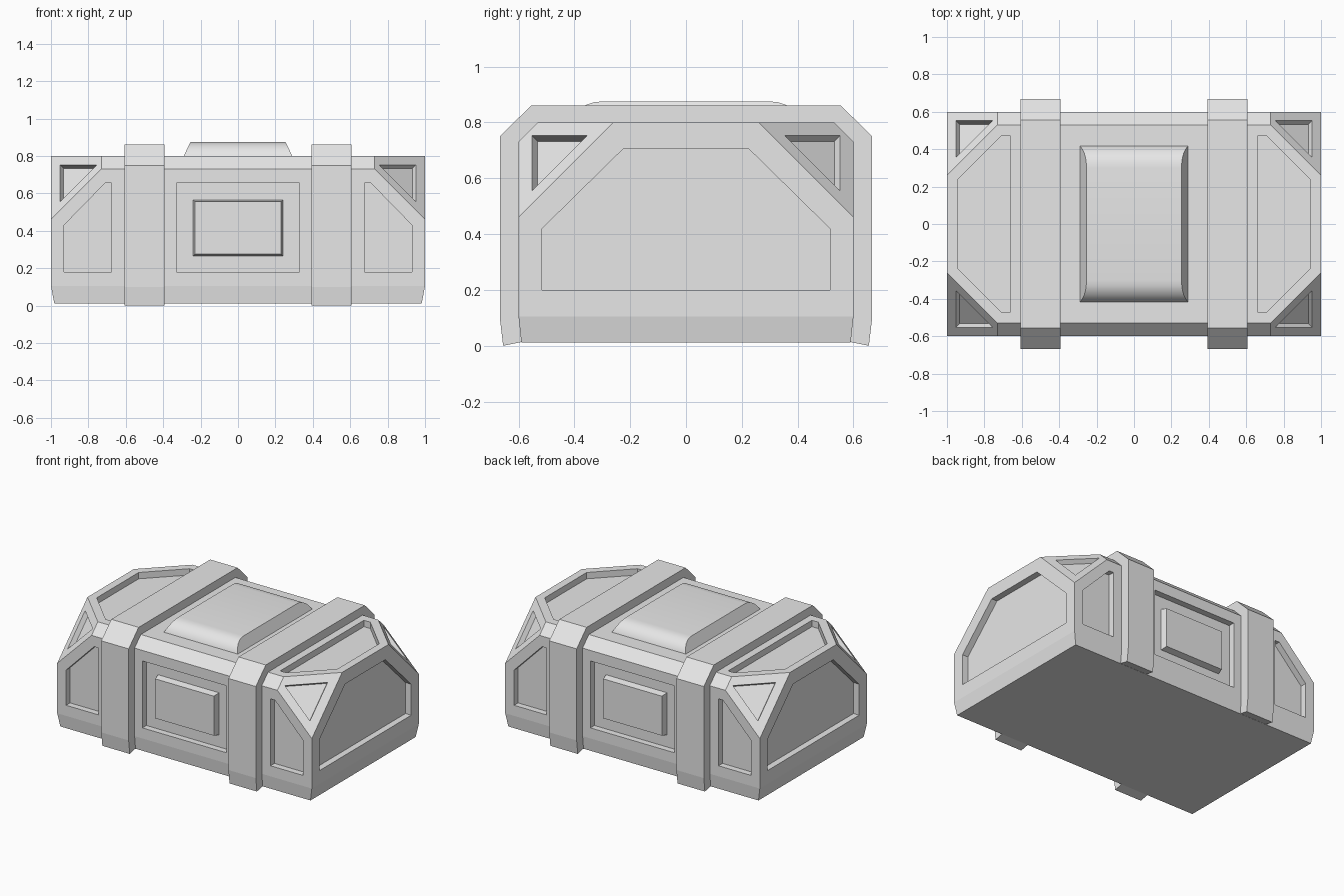
import bpy, bmesh
from mathutils import Vector

cube = bpy.data.objects.get("Cube")
if cube:
    bpy.data.objects.remove(cube, do_unlink=True)

grey = bpy.data.materials.new("light_grey")
grey.use_nodes = True
grey.diffuse_color = (0.8, 0.8, 0.8, 1)
grey.node_tree.nodes["Principled BSDF"].inputs["Base Color"].default_value = (0.8, 0.8, 0.8, 1)

HX, HY, TOP, BASE = 1.0, 0.6, 0.8, 0.012
DEPTH = 0.045
SIDES = (-1, 1)


def make_object(name, bm):
    bmesh.ops.recalc_face_normals(bm, faces=bm.faces[:])
    mesh = bpy.data.meshes.new(name)
    bm.to_mesh(mesh)
    bm.free()
    mesh.materials.append(grey)
    obj = bpy.data.objects.new(name, mesh)
    bpy.context.collection.objects.link(obj)
    return obj


def add_loft(bm, rings):
    """Join rings of points into a closed solid."""
    loops = [[bm.verts.new(p) for p in ring] for ring in rings]
    for a, b in zip(loops, loops[1:]):
        for i in range(len(a)):
            j = (i + 1) % len(a)
            bm.faces.new((a[i], a[j], b[j], b[i]))
    bm.faces.new(loops[0])
    bm.faces.new(loops[-1])


def add_recess(bm, points, normal, depth=DEPTH):
    """Prism that sinks a panel of this outline into the surface."""
    n = Vector(normal).normalized()
    add_loft(bm, [[Vector(p) + n * k for p in points] for k in (-depth, 0.02)])


def slice_off(bm, point, normal):
    geom = bm.verts[:] + bm.edges[:] + bm.faces[:]
    cut = bmesh.ops.bisect_plane(bm, geom=geom, dist=1e-5, plane_co=point,
                                 plane_no=normal, clear_outer=True)
    edges = [e for e in cut["geom_cut"] if isinstance(e, bmesh.types.BMEdge)]
    bmesh.ops.contextual_create(bm, geom=edges)


def rect(hx, hy, z):
    return [(-hx, -hy, z), (hx, -hy, z), (hx, hy, z), (-hx, hy, z)]


# Body: a box with sliced long edges, tapered foot and cut corners
bm = bmesh.new()
add_loft(bm, [rect(HX, HY, BASE), rect(HX, HY, TOP)])
for s in SIDES:
    slice_off(bm, (0, s * HY, TOP - 0.07), (0, s, 1))
    slice_off(bm, (0, s * HY, 0.105), (0, s, -0.11))
    slice_off(bm, (s * HX, 0, 0.105), (s, 0, -0.19))
for sx in SIDES:
    for sy in SIDES:
        slice_off(bm, (sx * HX, sy * HY, TOP - 0.34), (sx, sy, 1))
body = make_object("body", bm)

# Sunken panels on every face and corner
bm = bmesh.new()
front_side = [(0.675, 0.18), (0.93, 0.18), (0.93, 0.43), (0.71, 0.655), (0.675, 0.655)]
front_mid = [(-0.33, 0.18), (0.33, 0.18), (0.33, 0.655), (-0.33, 0.655)]
end_half = [(0.515, 0.2), (0.515, 0.42), (0.225, 0.705)]
top_half = [(0.66, 0.47), (0.71, 0.47), (0.945, 0.235)]
for s in SIDES:
    add_recess(bm, [(x, s * HY, z) for x, z in front_mid], (0, s, 0))
    add_recess(bm, [(s * HX, y, z) for y, z in end_half]
               + [(s * HX, -y, z) for y, z in reversed(end_half)], (s, 0, 0))
    add_recess(bm, [(s * x, y, TOP) for x, y in top_half]
               + [(s * x, -y, TOP) for x, y in reversed(top_half)], (0, 0, 1))
    for sy in SIDES:
        add_recess(bm, [(s * x, sy * HY, z) for x, z in front_side], (0, sy, 0))
        corner = []
        for axis in range(3):
            inset = [0.0475] * 3
            inset[axis] = 0.245
            corner.append((s * (HX - inset[0]), sy * (HY - inset[1]), TOP - inset[2]))
        add_recess(bm, corner, (s, sy, 1), 0.035)
cutter = make_object("panel_cutter", bm)
cutter.hide_render = True

mod = body.modifiers.new("panels", "BOOLEAN")
mod.operation = "DIFFERENCE"
mod.solver = "EXACT"
mod.object = cutter
bpy.context.view_layer.update()
cut_mesh = bpy.data.meshes.new_from_object(
    body.evaluated_get(bpy.context.evaluated_depsgraph_get()))
body.modifiers.clear()
body.data = cut_mesh
bpy.data.objects.remove(cutter, do_unlink=True)

# Straps wrapped over the body
half = [(0.57, 0.05), (0.585, 0.014), (0.655, 0), (0.667, 0.1), (0.667, 0.75), (0.555, 0.86)]
profile = half + [(-y, z) for y, z in reversed(half)]
for s, side in zip(SIDES, ("right", "left")):
    bm = bmesh.new()
    add_loft(bm, [[(s * x, y, z) for y, z in profile] for x in (0.392, 0.607)])
    make_object(side + "_strap", bm)

# Raised blocks inside the middle panels
for s, side in zip(SIDES, ("front", "back")):
    bm = bmesh.new()
    add_loft(bm, [[(x, s * y, z + 0.415) for x, z, _ in rect(hx, hx - 0.09, 0)]
                  for hx, y in ((0.242, HY - DEPTH - 0.01), (0.23, HY))])
    make_object(side + "_block", bm)

# Lid cushion with rounded front and back
bm = bmesh.new()
layers = [(0.42, 0.79), (0.415, 0.805), (0.4, 0.83), (0.38, 0.849),
          (0.355, 0.864), (0.33, 0.872), (0.3, 0.875)]
add_loft(bm, [rect(0.29 - (z - TOP) * 0.48, y, z) for y, z in layers])
cushion = make_object("lid_cushion", bm)
bpy.ops.object.select_all(action="DESELECT")
cushion.select_set(True)
bpy.context.view_layer.objects.active = cushion
bpy.ops.object.shade_smooth_by_angle()
